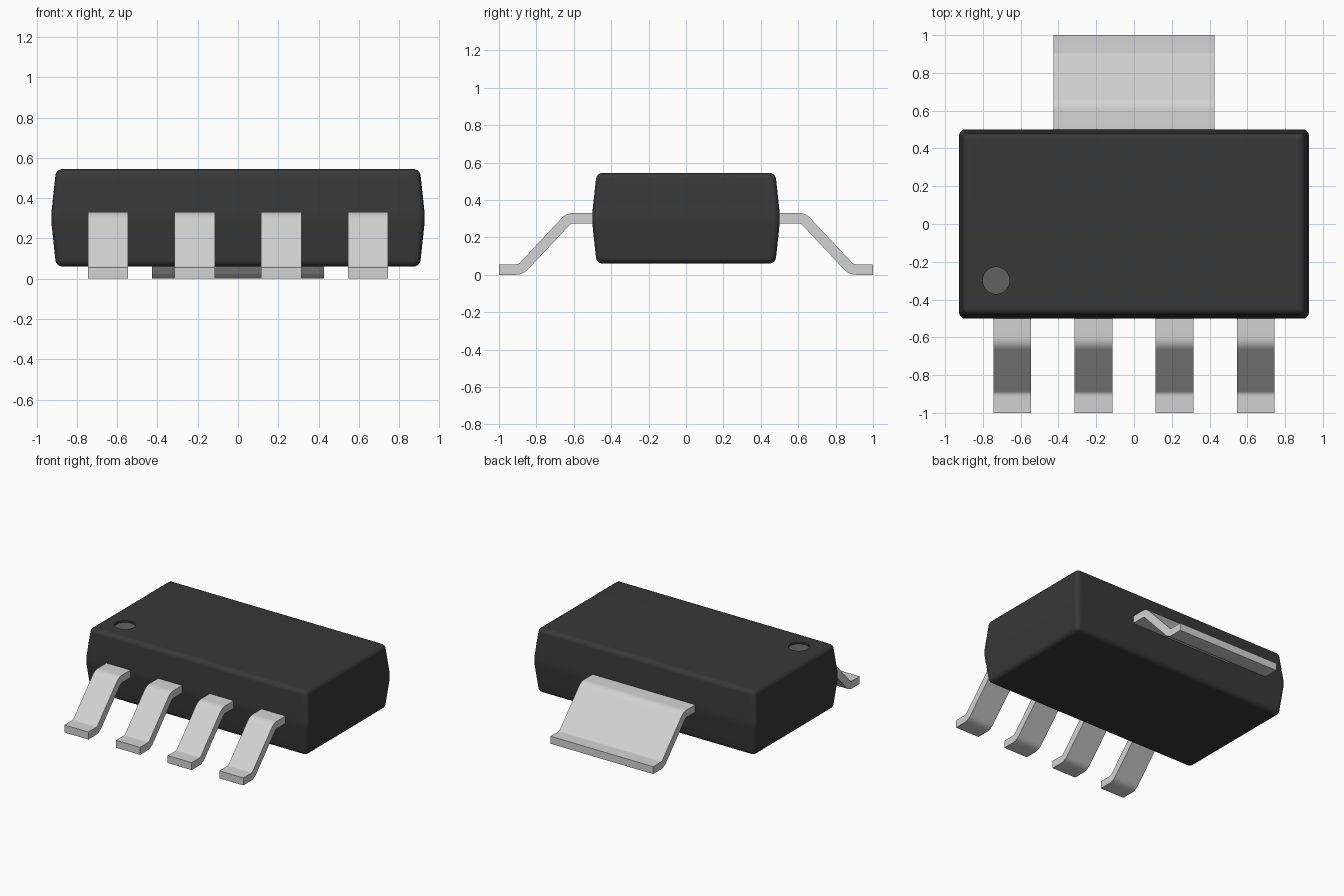
import bpy, bmesh, math
from mathutils import Vector

cube = bpy.data.objects.get("Cube")
if cube:
    bpy.data.objects.remove(cube, do_unlink=True)


def material(name, rgb, rough):
    m = bpy.data.materials.new(name)
    m.use_nodes = True
    m.diffuse_color = (*rgb, 1)
    bsdf = m.node_tree.nodes["Principled BSDF"]
    bsdf.inputs["Base Color"].default_value = (*rgb, 1)
    bsdf.inputs["Roughness"].default_value = rough
    return m


BLACK = material("black plastic", (0.039, 0.039, 0.039), 0.6)
GREY = material("dark grey mark", (0.12, 0.12, 0.12), 0.6)
METAL = material("tinned metal", (0.65, 0.65, 0.65), 0.4)


def add_object(name, bm, mat):
    bmesh.ops.recalc_face_normals(bm, faces=bm.faces)
    me = bpy.data.meshes.new(name)
    bm.to_mesh(me)
    bm.free()
    ob = bpy.data.objects.new(name, me)
    bpy.context.collection.objects.link(ob)
    me.materials.append(mat)
    return ob


def activate(ob):
    bpy.ops.object.select_all(action='DESELECT')
    ob.select_set(True)
    bpy.context.view_layer.objects.active = ob


def smooth(ob, degrees=30):
    activate(ob)
    bpy.ops.object.shade_smooth_by_angle(angle=math.radians(degrees))


def disc(name, centre, radius, depth, mat):
    bm = bmesh.new()
    bmesh.ops.create_cone(bm, cap_ends=True, segments=40, radius1=radius,
                          radius2=radius, depth=depth)
    bmesh.ops.translate(bm, verts=bm.verts, vec=centre)
    return add_object(name, bm, mat)


# Moulded body: rectangular rings, widest in a narrow band at the parting line
TOP = 0.545
bm = bmesh.new()
rings = []
for z, hx, hy in ((0.06, 0.903, 0.478), (0.275, 0.926, 0.501),
                  (0.33, 0.926, 0.501), (TOP, 0.903, 0.478)):
    rings.append([bm.verts.new((sx * hx, sy * hy, z))
                  for sx, sy in ((-1, -1), (1, -1), (1, 1), (-1, 1))])
for low, high in zip(rings, rings[1:]):
    for i in range(4):
        j = (i + 1) % 4
        bm.faces.new((low[i], low[j], high[j], high[i]))
bm.faces.new(rings[0])
bm.faces.new(rings[-1])
body = add_object("body", bm, BLACK)

bevel = body.modifiers.new("rounded edges", 'BEVEL')
bevel.width = 0.032
bevel.segments = 4
bevel.limit_method = 'ANGLE'
bevel.angle_limit = math.radians(40)

# Round pocket marking the first pin, with a lighter floor
MARK = Vector((-0.73, -0.299, TOP))
cutter = disc("mark_cutter", MARK, 0.071, 0.04, BLACK)
cutter.hide_render = True
cut = body.modifiers.new("mark pocket", 'BOOLEAN')
cut.operation = 'DIFFERENCE'
cut.solver = 'EXACT'
cut.object = cutter
activate(body)
for name in [m.name for m in body.modifiers]:
    bpy.ops.object.modifier_apply(modifier=name)
bpy.data.objects.remove(cutter, do_unlink=True)
smooth(body)
weighted = body.modifiers.new("even shading", 'WEIGHTED_NORMAL')
weighted.keep_sharp = True
disc("pin_one_mark", MARK - Vector((0, 0, 0.018)), 0.071, 0.006, GREY)


# Gull-wing lead: a strip of constant thickness following two opposite bends
def lead(name, x, width, side, thick=0.056, radius=0.06, steps=6):
    h = thick / 2
    high, low = 0.303, h
    slope = math.radians(46.6)
    # Each bend turns about a centre below the shoulder or above the foot
    shoulder = Vector((0.6, high - radius))
    foot = Vector((0.91, low + radius))
    sections = [(Vector((0.44, high)), 0)]
    angles = [slope * k / steps for k in range(steps + 1)]
    for a in angles:
        sections.append((shoulder + radius * Vector((math.sin(a), math.cos(a))), a))
    for a in reversed(angles):
        sections.append((foot - radius * Vector((math.sin(a), math.cos(a))), a))
    sections.append((Vector((1.0, low)), 0))

    bm = bmesh.new()
    loops = []
    for p, a in sections:
        n = h * Vector((math.sin(a), math.cos(a)))
        loops.append([bm.verts.new((x + sx * width / 2, side * q.x, q.y))
                      for q, sx in ((p + n, -1), (p + n, 1), (p - n, 1), (p - n, -1))])
    for one, two in zip(loops, loops[1:]):
        for i in range(4):
            j = (i + 1) % 4
            bm.faces.new((one[i], one[j], two[j], two[i]))
    bm.faces.new(loops[0])
    bm.faces.new(loops[-1])
    smooth(add_object(name, bm, METAL))


for i, x in enumerate((-0.645, -0.215, 0.215, 0.645)):
    lead(f"front_lead_{i + 1}", x, 0.2, -1)
lead("rear_tab", 0, 0.854, 1)
